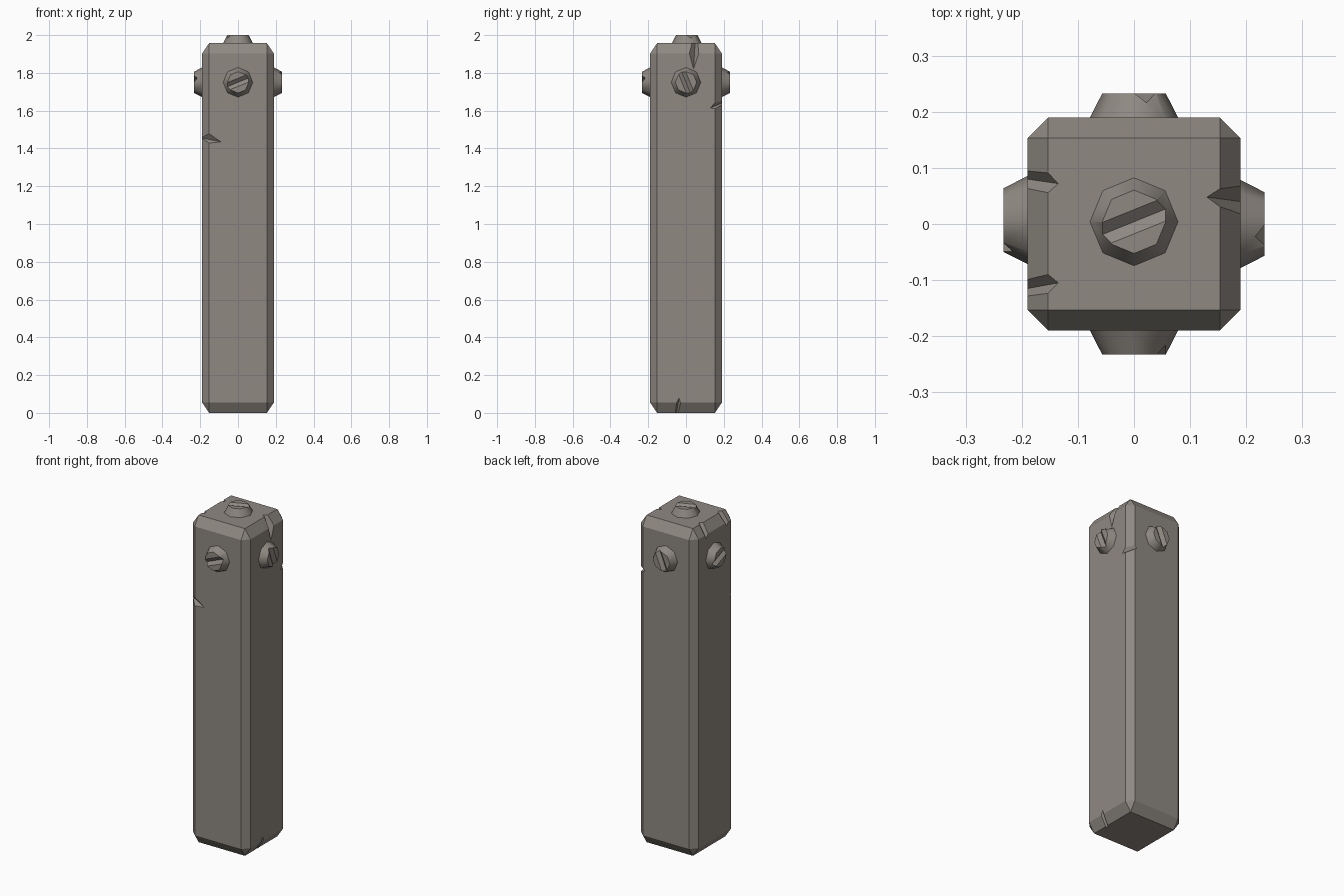
import bpy, bmesh, math
from mathutils import Vector, Matrix

if "Cube" in bpy.data.objects:
    bpy.data.objects.remove(bpy.data.objects["Cube"])

W, H, BOLT_H = 0.38, 1.957, 0.043

stone = bpy.data.materials.new("warm grey stone")
stone.diffuse_color = (0.275, 0.25, 0.222, 1)
stone.use_nodes = True
stone.node_tree.nodes["Principled BSDF"].inputs["Base Color"].default_value = stone.diffuse_color


def make(name, bm):
    bmesh.ops.recalc_face_normals(bm, faces=bm.faces)
    me = bpy.data.meshes.new(name)
    bm.to_mesh(me)
    bm.free()
    ob = bpy.data.objects.new(name, me)
    bpy.context.collection.objects.link(ob)
    me.materials.append(stone)
    return ob


def v_cut(ob, p, q, out, w, h, extend=0.05):
    """Cut a V groove whose ridge runs through p and q and opens towards out."""
    p, q = Vector(p), Vector(q)
    d = (q - p).normalized()
    out = Vector(out)
    out = (out - d * out.dot(d)).normalized()
    side = d.cross(out)
    bm = bmesh.new()
    ends = []
    for c in (p - d * extend, q + d * extend):
        ends.append([bm.verts.new(c + o) for o in
                     (Vector(), out * h + side * w, out * h - side * w)])
    a, b = ends
    bm.faces.new(a)
    bm.faces.new(b)
    for i in range(3):
        j = (i + 1) % 3
        bm.faces.new((a[i], a[j], b[j], b[i]))
    cutter = make("groove_cutter", bm)
    cutter.hide_render = True
    mod = ob.modifiers.new("cut", "BOOLEAN")
    mod.operation = "DIFFERENCE"
    mod.solver = "EXACT"
    mod.object = cutter
    bpy.context.view_layer.objects.active = ob
    bpy.ops.object.modifier_apply(modifier=mod.name)
    bpy.data.objects.remove(cutter)


# Post: chamfered block, chamfers stretched vertically
bm = bmesh.new()
stretch = 1.48
bmesh.ops.create_cube(bm, size=1)
bmesh.ops.scale(bm, vec=(W, W, H / stretch), verts=bm.verts)
bmesh.ops.bevel(bm, geom=bm.edges[:], offset=0.037, segments=1, affect="EDGES",
                offset_type="OFFSET", profile=0.5)
bmesh.ops.scale(bm, vec=(1, 1, stretch), verts=bm.verts)
bmesh.ops.translate(bm, vec=(0, 0, H / 2), verts=bm.verts)
post = make("post", bm)

# Chips in the post's edges: ridge start, ridge end, opening, half width
chips = [
    ((-0.135, 0.072, H), (-0.19, 0.08, 1.88), (-1, 0, 1), 0.072),
    ((-0.135, -0.105, H), (-0.19, -0.115, 1.88), (-1, 0, 1), 0.068),
    ((0.13, 0.048, H), (0.19, 0.04, 1.82), (1, 0, 1), 0.045),
    ((0.19, 0.13, 1.615), (0.14, 0.19, 1.64), (1, 1, 0.3), 0.06),
    ((0.19, -0.037, 0.08), (0.14, -0.05, 0), (1, 0, -1), 0.045),
    ((-0.09, -0.19, 1.435), (-0.19, -0.15, 1.455), (-1, -1, 0.3), 0.06),
]
for p, q, out, w in chips:
    v_cut(post, p, q, out, w, 0.06)


# Bolts: tapered octagonal studs with a V slot
def bolt(name, centre, u, v, angle):
    u, v, c = Vector(u), Vector(v), Vector(centre)
    n = u.cross(v)
    sink = 0.008
    bm = bmesh.new()
    bmesh.ops.create_cone(bm, cap_ends=True, segments=8, radius1=0.0785 + 0.004,
                          radius2=0.0565, depth=BOLT_H + sink)
    bmesh.ops.translate(bm, vec=(0, 0, (BOLT_H - sink) / 2), verts=bm.verts)
    m = Matrix((u, v, n)).transposed().to_4x4()
    m.translation = c
    bm.transform(m)
    ob = make(name, bm)
    a = math.radians(angle)
    d = u * math.cos(a) + v * math.sin(a)
    mid = c + n * (BOLT_H - 0.017)
    v_cut(ob, mid - d * 0.06, mid + d * 0.06, n, 0.04, 0.034)
    # only the tapered sides are smooth
    for f in ob.data.polygons:
        f.use_smooth = 0.2 < f.normal.dot(n) < 0.6


R, Z = W / 2, 1.75
up = (0, 0, 1)
bolt("top_bolt", (0, 0.004, H), (1, 0, 0), (0, 1, 0), 22)
bolt("front_bolt", (0, -R, Z), (1, 0, 0), up, 22)
bolt("right_bolt", (R, 0, Z), (0, 1, 0), up, 112)
bolt("back_bolt", (0, R, Z), (-1, 0, 0), up, 112)
bolt("left_bolt", (-R, 0.007, Z), (0, -1, 0), up, 22)
